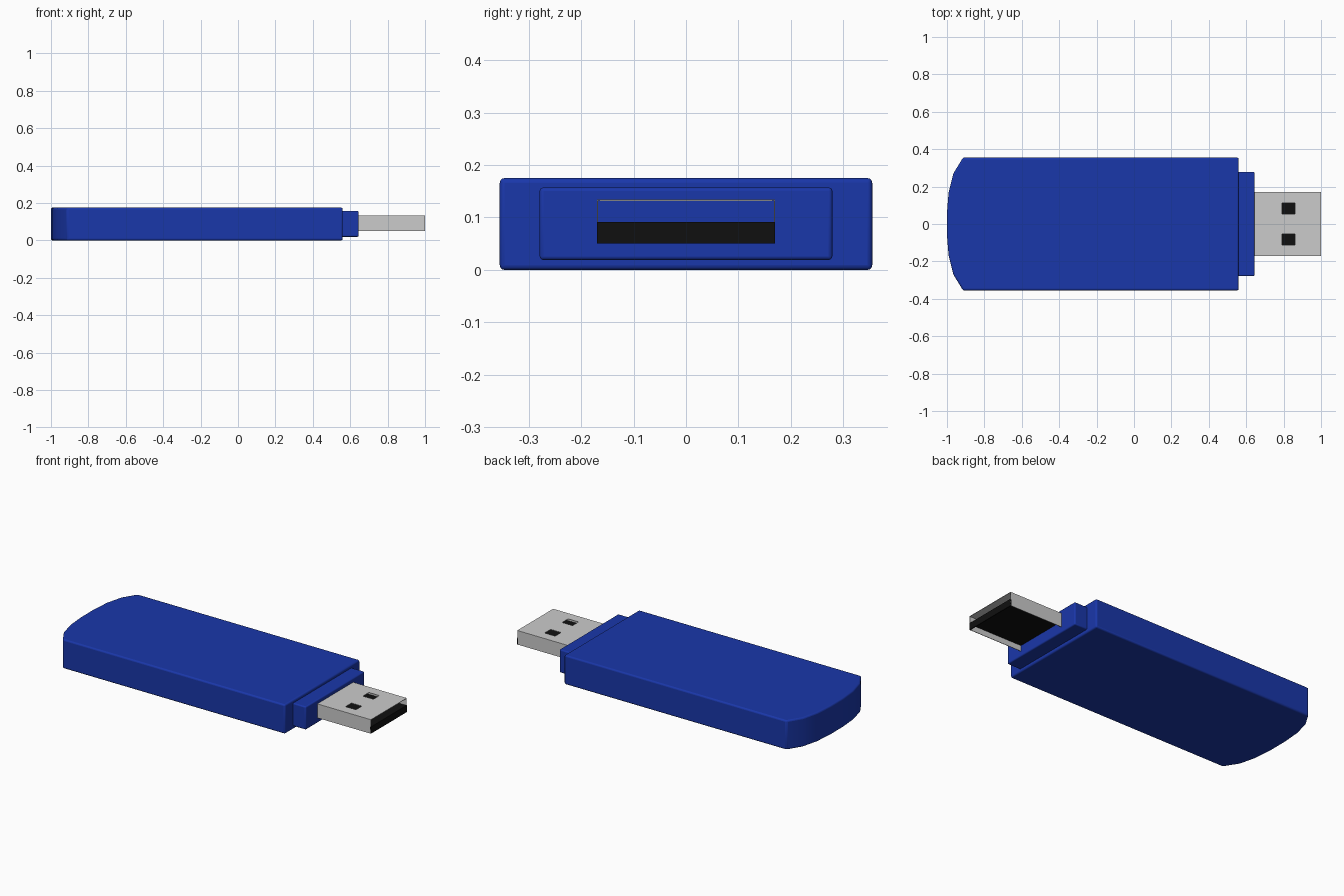
import bpy, bmesh, math

if "Cube" in bpy.data.objects:
    bpy.data.objects.remove(bpy.data.objects["Cube"])


def material(name, color):
    m = bpy.data.materials.new(name)
    m.diffuse_color = color
    m.use_nodes = True
    m.node_tree.nodes["Principled BSDF"].inputs["Base Color"].default_value = m.diffuse_color
    return m


BLUE = material("blue_plastic", (0.01, 0.038, 0.4, 1))
BLACK = material("black_plastic", (0.005, 0.005, 0.005, 1))


def finish(name, bm, mat=None):
    mesh = bpy.data.meshes.new(name)
    bm.to_mesh(mesh)
    bm.free()
    ob = bpy.data.objects.new(name, mesh)
    bpy.context.collection.objects.link(ob)
    if mat:
        mesh.materials.append(mat)
    return ob


def slab(name, outline, z0, z1, mat, bevel=0.0):
    """Extrude an xy outline from z0 to z1, with optional rounded edges."""
    bm = bmesh.new()
    face = bm.faces.new([bm.verts.new((x, y, z0)) for x, y in outline])
    top = bmesh.ops.extrude_face_region(bm, geom=[face])["geom"]
    for v in top:
        if isinstance(v, bmesh.types.BMVert):
            v.co.z = z1
    bmesh.ops.recalc_face_normals(bm, faces=bm.faces[:])
    ob = finish(name, bm, mat)
    if bevel:
        mod = ob.modifiers.new("rounded_edges", 'BEVEL')
        mod.width = bevel
        mod.segments = 3
        mod.limit_method = 'ANGLE'
        mod.angle_limit = math.radians(40)
        bpy.ops.object.select_all(action='DESELECT')
        bpy.context.view_layer.objects.active = ob
        ob.select_set(True)
        bpy.ops.object.shade_smooth_by_angle(angle=math.radians(40))
    return ob


def rect(x0, x1, half_y):
    return [(x0, -half_y), (x1, -half_y), (x1, half_y), (x0, half_y)]


# Main casing: straight sides with a bowed rear end
half = [(0.56, 0.355), (-0.914, 0.355), (-0.966, 0.27), (-0.991, 0.17), (-1.0, 0.06)]
outline = half + [(x, -y) for x, y in reversed(half)]
slab("casing", outline, 0, 0.175, BLUE, 0.009)

# Stepped collar around the plug
slab("collar", rect(0.53, 0.645, 0.279), 0.019, 0.157, BLUE, 0.007)

# Metal plug shell: top with two square holes and two side walls, open below
W, Z0, Z1 = 0.17, 0.05, 0.134
xs = [0.64, 0.79, 0.86, 1.0]
strip = [(-W, Z0), (-W, Z1), (-0.111, Z1), (-0.054, Z1),
         (0.054, Z1), (0.111, Z1), (W, Z1), (W, Z0)]
bm = bmesh.new()
grid = [[bm.verts.new((x, y, z)) for y, z in strip] for x in xs]
for i in range(len(xs) - 1):
    for j in range(len(strip) - 1):
        if i == 1 and j in (2, 4):
            continue
        bm.faces.new((grid[i][j], grid[i + 1][j], grid[i + 1][j + 1], grid[i][j + 1]))
shell = finish("plug_shell", bm)
mod = shell.modifiers.new("sheet_thickness", 'SOLIDIFY')
mod.thickness = 0.003
mod.offset = -1

# Black contact tongue inside the plug, with a lip closing its front
slab("contact_tongue", rect(0.64, 1.0, 0.168), 0.084, 0.091, BLACK)
slab("tongue_lip", rect(0.995, 1.0005, 0.17), 0.05, 0.091, BLACK)
